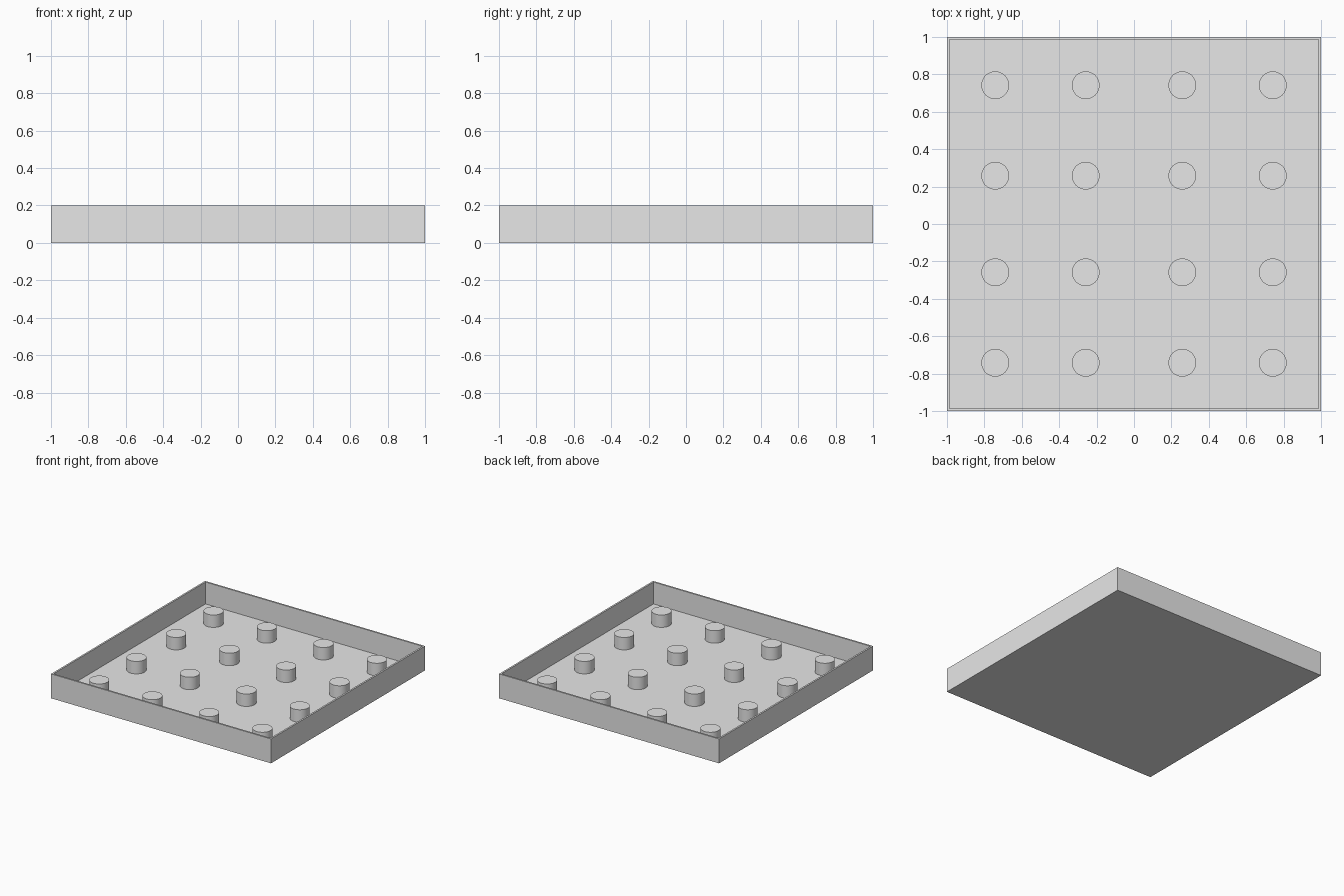
import bpy
import bmesh
import math

cube = bpy.data.objects.get("Cube")
if cube:
    bpy.data.objects.remove(cube, do_unlink=True)

HEIGHT = 0.2
WALL = 0.02
FLOOR = 0.02
PEG_RADIUS = 0.074
PEG_TOP = 0.122
PEG_SPOTS = (-0.742, -0.258, 0.258, 0.742)

# Single plain grey
grey = bpy.data.materials.new("light_grey")
grey.use_nodes = True
colour = (0.8, 0.8, 0.8, 1)
grey.diffuse_color = colour
grey.node_tree.nodes["Principled BSDF"].inputs["Base Color"].default_value = colour


def add_object(name, bm):
    mesh = bpy.data.meshes.new(name)
    bm.to_mesh(mesh)
    bm.free()
    mesh.materials.append(grey)
    obj = bpy.data.objects.new(name, mesh)
    bpy.context.collection.objects.link(obj)
    return obj


# Open tray: a box whose top is inset for the rim, then sunk to the floor
bm = bmesh.new()
bmesh.ops.create_cube(bm, size=1)
for v in bm.verts:
    v.co = (v.co.x * 2, v.co.y * 2, (v.co.z + 0.5) * HEIGHT)
top = max(bm.faces, key=lambda f: f.calc_center_median().z)
bmesh.ops.inset_region(bm, faces=[top], thickness=WALL)
sunk = bmesh.ops.extrude_discrete_faces(bm, faces=[top])["faces"][0]
for v in sunk.verts:
    v.co.z = FLOOR
bmesh.ops.recalc_face_normals(bm, faces=bm.faces)
add_object("tray", bm)

# Grid of round pegs standing on the floor
for row, y in enumerate(PEG_SPOTS):
    for column, x in enumerate(PEG_SPOTS):
        bm = bmesh.new()
        bmesh.ops.create_cone(bm, cap_ends=True, segments=48, radius1=PEG_RADIUS,
                              radius2=PEG_RADIUS, depth=PEG_TOP - FLOOR)
        peg = add_object(f"peg_{row + 1}_{column + 1}", bm)
        peg.location = (x, y, (PEG_TOP + FLOOR) / 2)
        bpy.ops.object.select_all(action="DESELECT")
        peg.select_set(True)
        bpy.context.view_layer.objects.active = peg
        bpy.ops.object.shade_smooth_by_angle(angle=math.radians(30))
